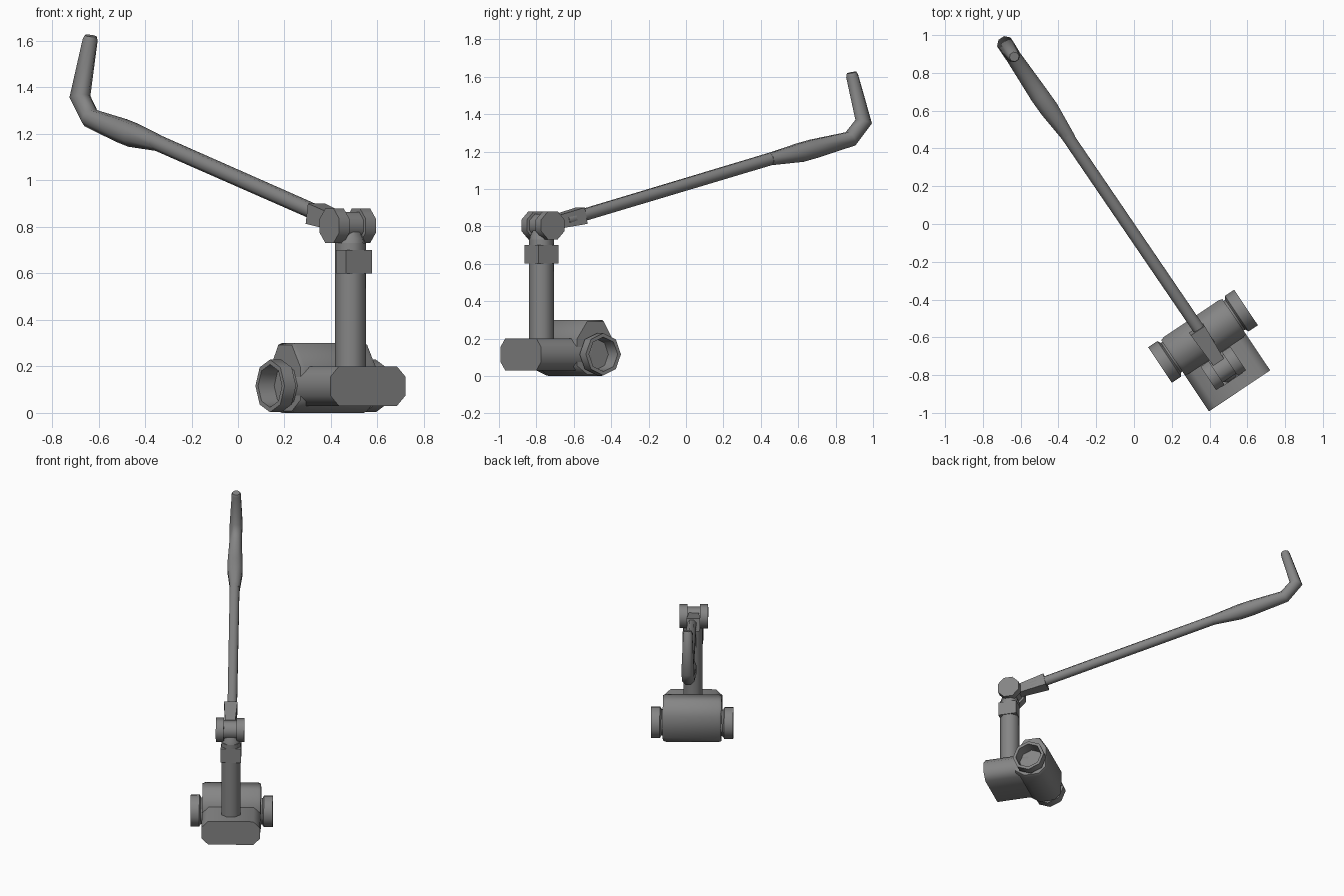
import bpy, bmesh, math
from mathutils import Vector, Matrix

if "Cube" in bpy.data.objects:
    bpy.data.objects.remove(bpy.data.objects["Cube"])

TURN = Matrix.Rotation(math.radians(33.8), 4, 'Z')
CX = -0.027  # middle of the base along its local width

metal = bpy.data.materials.new("dark_metal")
metal.diffuse_color = (0.235, 0.235, 0.235, 1)
metal.use_nodes = True
metal.node_tree.nodes["Principled BSDF"].inputs["Base Color"].default_value = metal.diffuse_color


def loft(name, rings, local=True, smooth=None):
    """Skin a list of equal-length rings; local parts are turned with the base."""
    bm = bmesh.new()
    vs = [[bm.verts.new(p) for p in r] for r in rings]
    n = len(vs[0])
    for a, b in zip(vs, vs[1:]):
        for i in range(n):
            j = (i + 1) % n
            bm.faces.new((a[i], a[j], b[j], b[i]))
    bm.faces.new(vs[0])
    bm.faces.new(vs[-1])
    bmesh.ops.recalc_face_normals(bm, faces=bm.faces)
    if local:
        bm.transform(TURN)
    me = bpy.data.meshes.new(name)
    bm.to_mesh(me)
    bm.free()
    me.materials.append(metal)
    ob = bpy.data.objects.new(name, me)
    bpy.context.collection.objects.link(ob)
    if smooth:
        bpy.ops.object.select_all(action='DESELECT')
        ob.select_set(True)
        bpy.context.view_layer.objects.active = ob
        bpy.ops.object.shade_smooth_by_angle(angle=math.radians(smooth))
    return ob


def circle(n, r, off=0.0):
    return [(r * math.cos(2 * math.pi * i / n + off), r * math.sin(2 * math.pi * i / n + off))
            for i in range(n)]


def lathe_x(name, y, z, profile, n=8, off=0.0, smooth=None):
    """Profile of (x, radius) turned round an axis along local x."""
    return loft(name, [[(x, y + a, z + b) for a, b in circle(n, r, off)] for x, r in profile],
                smooth=smooth)


def tube(name, path, n=8, off=0.0, smooth=None):
    """Path of (x, y, z, radius) in world space, mitred at the bends."""
    pts = [Vector(p[:3]) for p in path]
    side = Vector((0.838, 0.545, 0))
    rings = []
    for i, p in enumerate(pts):
        d1 = (pts[i] - pts[max(i - 1, 0)]).normalized()
        d2 = (pts[min(i + 1, len(pts) - 1)] - pts[i]).normalized()
        t = (d1 + d2).normalized()
        s = (side - t * side.dot(t)).normalized()
        up = t.cross(s)
        rings.append([p + s * a + up * b for a, b in circle(n, path[i][3], off)])
    return loft(name, rings, local=False, smooth=smooth)


# front foot block with chamfered corners
w, c, z0, z1 = 0.195, 0.045, 0.03, 0.2
foot = [(-w, z0 + c), (-w + c, z0), (w - c, z0), (w, z0 + c),
        (w, z1 - c), (w - c, z1), (-w + c, z1), (-w, z1 - c)]
loft("foot_block", [[(CX + x, y, z) for x, z in foot] for y in (-1.045, -0.72)], smooth=50)

# tall barrel housing across the back of the base
barrel = [(-0.05, 0.0), (0.06, 0.0), (0.11, 0.05), (0.115, 0.21),
          (0.06, 0.3), (-0.05, 0.3), (-0.12, 0.2), (-0.12, 0.05)]
rings = []
for x, k in ((-0.195, 0.95), (-0.175, 1), (0.175, 1), (0.195, 0.95)):
    rings.append([(CX + x, -0.70 + a * k, 0.15 + (b - 0.15) * k) for a, b in barrel])
loft("barrel_housing", rings, smooth=62)

# hollow end collars on both sides
for s, name in ((-1, "left_collar"), (1, "right_collar")):
    prof = [(0.17, 0.095), (0.205, 0.095), (0.215, 0.113), (0.274, 0.113),
            (0.274, 0.092), (0.19, 0.085)]
    lathe_x(name, -0.697, 0.116, [(CX + s * x, r) for x, r in prof], smooth=50)

# upright post and its tapered neck
px, py = -0.028, -0.912
loft("post", [[(px + a, py + b, z) for a, b in circle(8, 0.068, math.pi / 8)]
              for z in (0.15, 0.73)], smooth=50)
loft("post_neck", [[(px + a, py + b, z) for a, b in circle(8, r, math.pi / 8)]
                   for z, r in ((0.72, 0.066), (0.75, 0.06), (0.80, 0.035))], smooth=50)

# square clamp wrapped round the post, one back corner cut away
clamp = [(0.04, -0.976), (0.04, -0.846), (-0.05, -0.846), (-0.095, -0.9), (-0.095, -0.976)]
loft("post_clamp", [[(x, y, z) for x, y in clamp] for z in (0.60, 0.70)])

# hinge: two outer discs and a barrel between them
hx, hy, hz = -0.033, -0.898, 0.805
for s, name in ((-1, "left_hinge_disc"), (1, "right_hinge_disc")):
    lathe_x(name, hy, hz, [(hx + s * 0.042, 0.081), (hx + s * 0.095, 0.081)],
            8, math.pi / 8, 50)
lathe_x("hinge_barrel", hy, hz, [(hx - 0.05, 0.065), (hx + 0.05, 0.065)], 8, math.pi / 8, 50)

# flared square socket from the hinge to the arm
tube("arm_socket", [(0.46, -0.75, 0.81, 0.045), (0.333, -0.558, 0.857, 0.063)], 4, math.pi / 4)

# long slim arm
tube("arm", [(0.40, -0.64, 0.833, 0.034), (-0.37, 0.49, 1.172, 0.035)], 8, math.pi / 8, 50)

# cranked grip at the end
tube("grip", [(-0.34, 0.45, 1.159, 0.035), (-0.45, 0.61, 1.194, 0.054),
              (-0.50, 0.68, 1.214, 0.054), (-0.635, 0.88, 1.268, 0.044),
              (-0.68, 0.95, 1.36, 0.046), (-0.636, 0.888, 1.605, 0.033),
              (-0.634, 0.885, 1.622, 0.026)], 8, math.pi / 8, 50)
